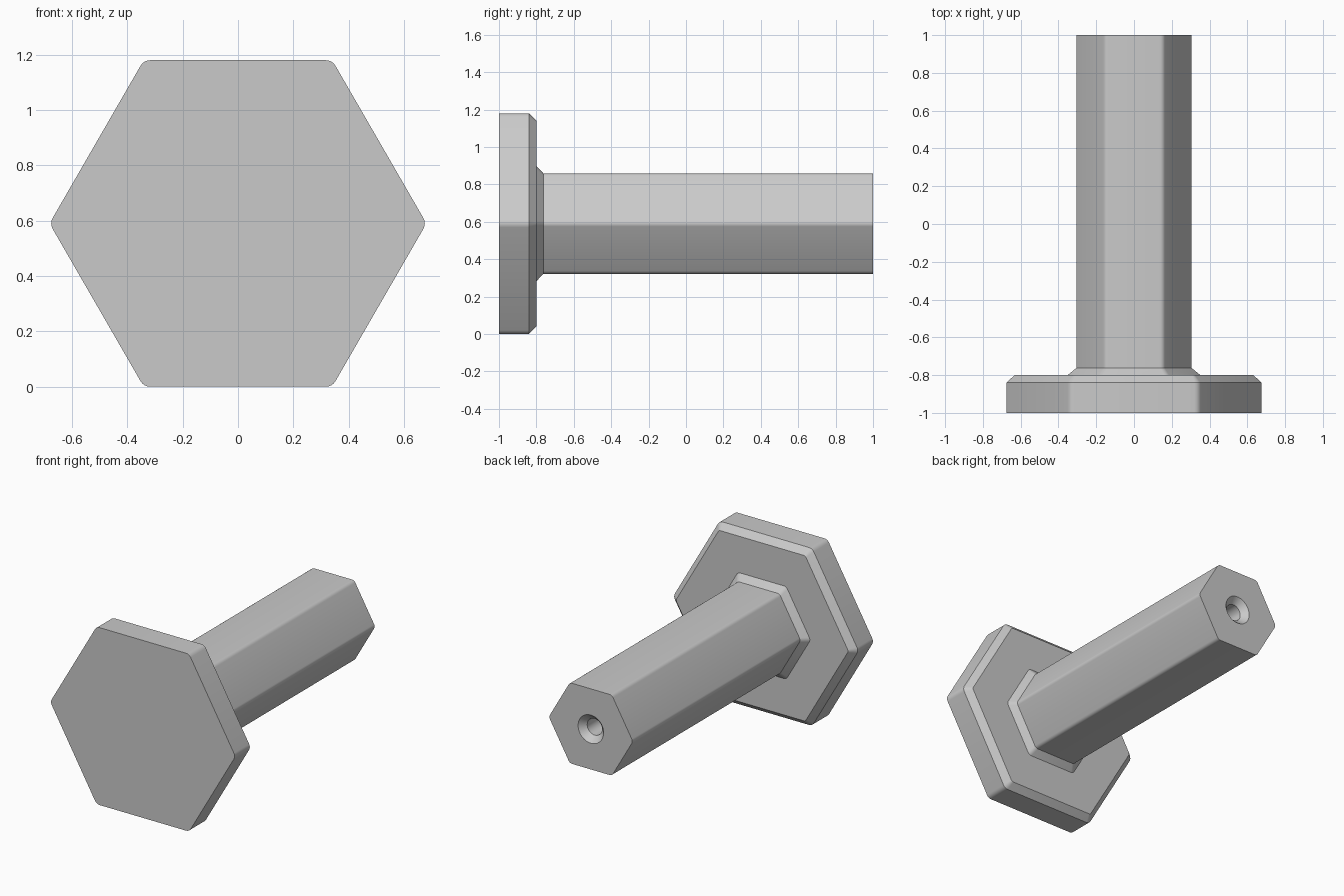
import bpy, bmesh
from math import cos, sin, radians, sqrt

cube = bpy.data.objects.get("Cube")
if cube:
    bpy.data.objects.remove(cube, do_unlink=True)

CENTRE_Z = 0.59
STEPS = 5  # points on each rounded corner

steel = bpy.data.materials.new("grey_steel")
steel.use_nodes = True
grey = (0.59, 0.59, 0.59, 1)
steel.diffuse_color = grey
steel.node_tree.nodes["Principled BSDF"].inputs["Base Color"].default_value = grey


def hexagon(y, apothem, fillet):
    """Hexagon across the y axis with rounded corners, pointing along x."""
    corner_distance = (apothem - fillet) * 2 / sqrt(3)
    points = []
    for corner in range(6):
        a = radians(60 * corner)
        for i in range(STEPS):
            t = a + radians(60 * (i / (STEPS - 1) - 0.5))
            points.append((corner_distance * cos(a) + fillet * cos(t), y,
                           CENTRE_Z + corner_distance * sin(a) + fillet * sin(t)))
    return points


def circle(y, radius):
    """Circle with points lined up with those of the hexagons."""
    count = 6 * STEPS
    angles = [radians(360 / count * (i - STEPS // 2)) for i in range(count)]
    return [(radius * cos(t), y, CENTRE_Z + radius * sin(t)) for t in angles]


def loft(name, sections):
    """Skin the sections in order and cap both ends."""
    bm = bmesh.new()
    rings = [[bm.verts.new(p) for p in section] for section in sections]
    for a, b in zip(rings, rings[1:]):
        for i in range(len(a)):
            j = (i + 1) % len(a)
            bm.faces.new((a[i], a[j], b[j], b[i]))
    bm.faces.new(rings[0])
    bm.faces.new(rings[-1])
    bmesh.ops.recalc_face_normals(bm, faces=bm.faces)
    mesh = bpy.data.meshes.new(name)
    bm.to_mesh(mesh)
    bm.free()
    mesh.materials.append(steel)
    obj = bpy.data.objects.new(name, mesh)
    bpy.context.collection.objects.link(obj)
    bpy.ops.object.select_all(action='DESELECT')
    obj.select_set(True)
    bpy.context.view_layer.objects.active = obj
    bpy.ops.object.shade_smooth_by_angle(angle=radians(30))


# Wide hexagonal head with a chamfered back edge
loft("head", [
    hexagon(-1.0, 0.59, 0.04),
    hexagon(-0.84, 0.59, 0.04),
    hexagon(-0.80, 0.55, 0.02),
])

# Shaft with a flared collar at the head and a countersunk blind bore
loft("shaft", [
    hexagon(-0.81, 0.308, 0.03),
    hexagon(-0.80, 0.308, 0.03),
    hexagon(-0.762, 0.268, 0.03),
    hexagon(1.0, 0.268, 0.03),
    circle(1.0, 0.094),
    circle(0.96, 0.055),
    circle(0.3, 0.055),
])
